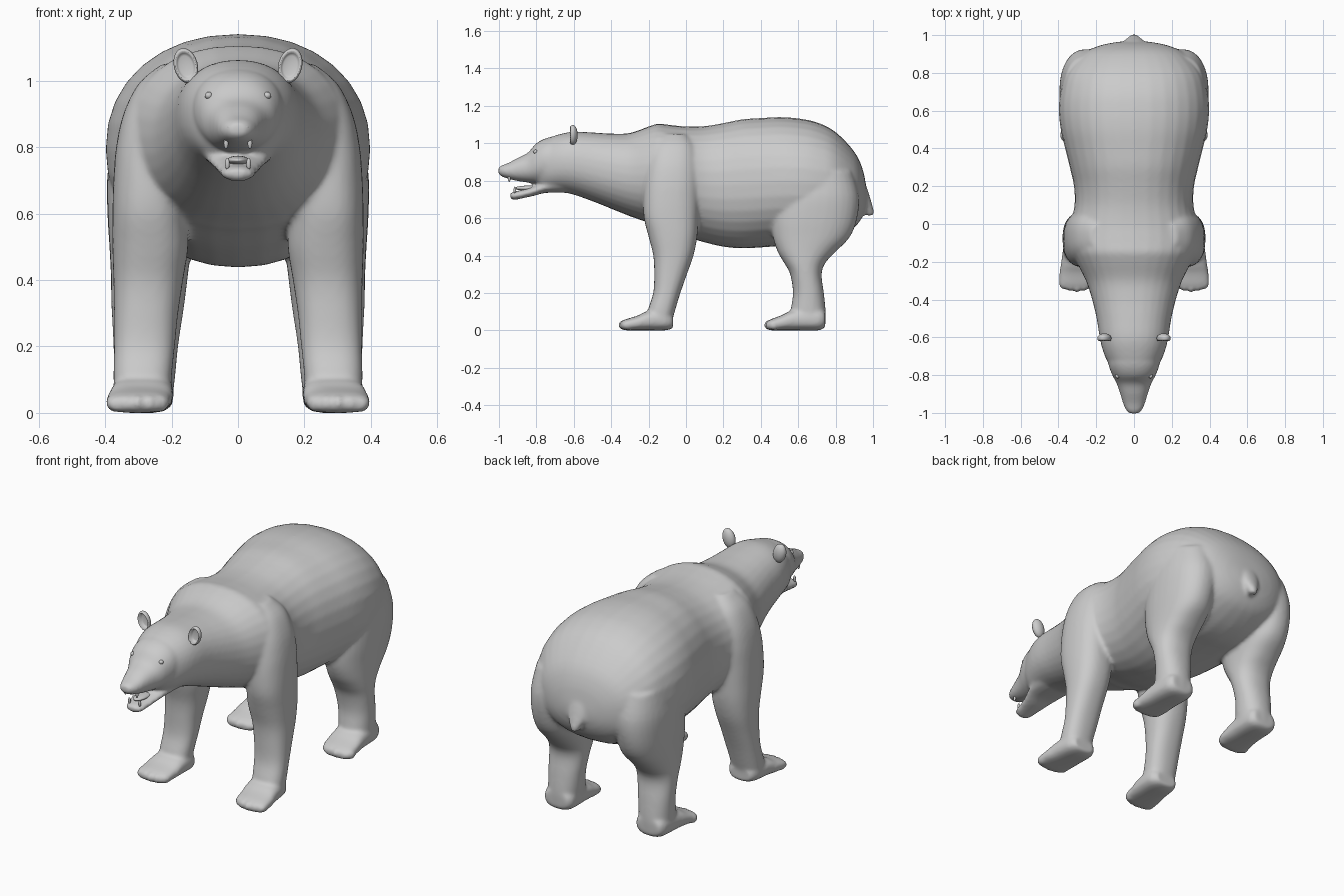
import bpy, bmesh, math
from mathutils import Vector, Matrix

skin = []


def obj_from(bm, name):
    bmesh.ops.recalc_face_normals(bm, faces=bm.faces)
    me = bpy.data.meshes.new(name)
    bm.to_mesh(me)
    bm.free()
    me.shade_smooth()
    ob = bpy.data.objects.new(name, me)
    bpy.context.collection.objects.link(ob)
    return ob


def spline(rows, sub=4):
    """Catmull-Rom interpolation of ring rows."""
    rows = [Vector(r) for r in rows]
    out = []
    for i in range(len(rows) - 1):
        p0, p1, p2 = rows[max(i - 1, 0)], rows[i], rows[i + 1]
        p3 = rows[min(i + 2, len(rows) - 1)]
        for k in range(sub):
            t = k / sub
            out.append(0.5 * (2 * p1 + (p2 - p0) * t + (2 * p0 - 5 * p1 + 4 * p2 - p3) * t * t
                              + (3 * p1 - p0 - 3 * p2 + p3) * t ** 3))
    return out + [rows[-1]]


def loft(name, axis, rows, e=2.2, side=1, n=32):
    """Rings are (position, low, high, x_low, x_high); low/high is z for axis y, y for axis z."""
    bm = bmesh.new()
    rings = []
    for t, a0, a1, x0, x1 in spline(rows):
        ring = []
        for k in range(n):
            c, s = math.cos(k * math.tau / n), math.sin(k * math.tau / n)
            x = (x0 + x1) / 2 + (x1 - x0) / 2 * math.copysign(abs(c) ** (2 / e), c)
            a = (a0 + a1) / 2 + (a1 - a0) / 2 * math.copysign(abs(s) ** (2 / e), s)
            ring.append(bm.verts.new((side * x, t, a) if axis == 'y' else (side * x, a, t)))
        rings.append(ring)
    for r, q in zip(rings, rings[1:]):
        for k in range(n):
            bm.faces.new((r[k], r[(k + 1) % n], q[(k + 1) % n], q[k]))
    bm.faces.new(rings[0])
    bm.faces.new(rings[-1])
    return obj_from(bm, name)


def sym(rows):
    return [(t, a, b, -w, w) for t, a, b, w in rows]


def ball(name, loc, size, cup=False, turn=0):
    bm = bmesh.new()
    bmesh.ops.create_uvsphere(bm, u_segments=24, v_segments=16, radius=1,
                              matrix=Matrix.Rotation(math.pi / 2, 4, 'X'))
    if cup:  # hollow the front like an ear
        for v in bm.verts:
            r = math.hypot(v.co.x, v.co.z)
            if v.co.y < 0 and r < 0.8:
                v.co.y *= -0.6
    bmesh.ops.transform(bm, verts=bm.verts, matrix=Matrix.Translation(loc)
                        @ Matrix.Rotation(turn, 4, 'Y') @ Matrix.Diagonal((*size, 1)))
    return obj_from(bm, name)


# Trunk, neck and skull: y, bottom, top, half width
skin.append(loft("trunk", 'y', sym([
    (0.965, 0.67, 0.76, 0.08), (0.945, 0.61, 0.86, 0.18), (0.90, 0.55, 0.955, 0.275),
    (0.8, 0.49, 1.06, 0.36), (0.7, 0.46, 1.112, 0.39), (0.6, 0.455, 1.133, 0.398),
    (0.5, 0.45, 1.14, 0.388), (0.4, 0.443, 1.135, 0.365), (0.3, 0.438, 1.128, 0.34),
    (0.2, 0.447, 1.108, 0.318), (0.1, 0.47, 1.092, 0.315), (0, 0.5, 1.09, 0.335),
    (-0.1, 0.54, 1.1, 0.34), (-0.15, 0.555, 1.105, 0.33), (-0.2, 0.575, 1.09, 0.305),
    (-0.3, 0.61, 1.055, 0.255), (-0.4, 0.65, 1.052, 0.222), (-0.5, 0.69, 1.058, 0.198),
    (-0.6, 0.725, 1.062, 0.182), (-0.67, 0.74, 1.05, 0.165), (-0.74, 0.745, 1.025, 0.135),
    (-0.785, 0.76, 0.98, 0.1)])))

# Muzzle and lower jaw
skin.append(loft("muzzle", 'y', sym([
    (-0.66, 0.8, 1.04, 0.13), (-0.74, 0.79, 1.03, 0.135), (-0.8, 0.785, 1.0, 0.115),
    (-0.845, 0.79, 0.95, 0.092), (-0.9, 0.798, 0.922, 0.073), (-0.95, 0.81, 0.895, 0.058),
    (-0.985, 0.822, 0.882, 0.043), (-1.003, 0.836, 0.87, 0.026)])))
skin.append(loft("lower_jaw", 'y', sym([
    (-0.65, 0.735, 0.84, 0.11), (-0.75, 0.735, 0.8, 0.095), (-0.81, 0.72, 0.772, 0.075),
    (-0.87, 0.707, 0.752, 0.06), (-0.92, 0.697, 0.742, 0.048), (-0.94, 0.707, 0.735, 0.03)])))

# Tail: z, back and front y, half width
skin.append(loft("tail", 'z', sym([
    (0.83, 0.89, 0.935, 0.025), (0.76, 0.91, 0.968, 0.06), (0.69, 0.92, 0.99, 0.055),
    (0.64, 0.935, 1.004, 0.032), (0.612, 0.97, 1.003, 0.016)])))

# Legs, feet and toes on both sides
for s, tag in ((1, "left"), (-1, "right")):
    skin.append(loft("front_leg_" + tag, 'z', [
        (0.03, -0.2, -0.08, 0.2, 0.37), (0.1, -0.205, -0.06, 0.2, 0.375),
        (0.2, -0.175, -0.03, 0.19, 0.373), (0.3, -0.17, 0.005, 0.18, 0.373),
        (0.4, -0.175, 0.04, 0.165, 0.375), (0.5, -0.2, 0.06, 0.15, 0.378),
        (0.6, -0.225, 0.065, 0.155, 0.378), (0.7, -0.23, 0.07, 0.14, 0.375),
        (0.8, -0.225, 0.075, 0.12, 0.367), (0.9, -0.21, 0.07, 0.1, 0.345),
        (0.99, -0.18, 0.05, 0.1, 0.3), (1.05, -0.13, 0.0, 0.12, 0.23)], 2.4, s))
    skin.append(loft("front_foot_" + tag, 'y', [
        (-0.07, 0.01, 0.08, 0.22, 0.35), (-0.11, 0, 0.11, 0.195, 0.372),
        (-0.2, 0, 0.105, 0.195, 0.385), (-0.26, 0, 0.078, 0.2, 0.395),
        (-0.32, 0, 0.06, 0.21, 0.398), (-0.345, 0.005, 0.045, 0.24, 0.385)], 2.6, s))
    skin.append(loft("hind_leg_" + tag, 'z', [
        (0.03, 0.57, 0.745, 0.2, 0.37), (0.1, 0.56, 0.747, 0.19, 0.372),
        (0.2, 0.572, 0.737, 0.18, 0.375), (0.3, 0.557, 0.725, 0.165, 0.38),
        (0.36, 0.525, 0.745, 0.157, 0.382), (0.42, 0.49, 0.8, 0.15, 0.383),
        (0.5, 0.465, 0.877, 0.14, 0.387), (0.6, 0.46, 0.915, 0.13, 0.393),
        (0.72, 0.48, 0.925, 0.1, 0.393), (0.85, 0.53, 0.89, 0.1, 0.37)], 2.25, s))
    skin.append(loft("hind_foot_" + tag, 'y', [
        (0.745, 0.02, 0.1, 0.22, 0.35), (0.71, 0, 0.12, 0.195, 0.372),
        (0.58, 0, 0.11, 0.195, 0.38), (0.51, 0, 0.08, 0.195, 0.387),
        (0.455, 0, 0.06, 0.205, 0.388), (0.43, 0.005, 0.045, 0.235, 0.37)], 2.6, s))
    for y in (-0.335, 0.445):
        for i in range(5):
            bend = 0.006 * (i - 2) ** 2
            skin.append(ball("toe", (s * (0.23 + 0.036 * i), y + bend, 0.028),
                             (0.019, 0.028, 0.028)))

# Fuse all overlapping masses into one smooth hide
for o in bpy.context.selected_objects:
    o.select_set(False)
for o in skin:
    o.select_set(True)
body = skin[0]
bpy.context.view_layer.objects.active = body
bpy.ops.object.join()
body.name = "bear_body"
rm = body.modifiers.new("fuse", 'REMESH')
rm.mode = 'VOXEL'
rm.voxel_size = 0.01
rm.use_smooth_shade = True
sm = body.modifiers.new("soften", 'SMOOTH')
sm.factor = 0.5
sm.iterations = 8

# Ears, eyes, nose, tongue and fangs
for s, tag in ((1, "left"), (-1, "right")):
    ball("ear_" + tag, (s * 0.157, -0.605, 1.045), (0.036, 0.026, 0.054), True, s * 0.25)
    ball("eye_" + tag, (s * 0.088, -0.805, 0.955), (0.012, 0.012, 0.011))
    ball("nostril_rim_" + tag, (s * 0.02, -0.984, 0.858), (0.015, 0.014, 0.013))
    ball("lower_fang_" + tag, (s * 0.032, -0.915, 0.75), (0.007, 0.007, 0.018))
    ball("upper_fang_" + tag, (s * 0.036, -0.945, 0.812), (0.007, 0.007, 0.018))
ball("nose_pad", (0, -0.978, 0.862), (0.032, 0.02, 0.018))
ball("tongue", (0, -0.84, 0.76), (0.034, 0.075, 0.014))
